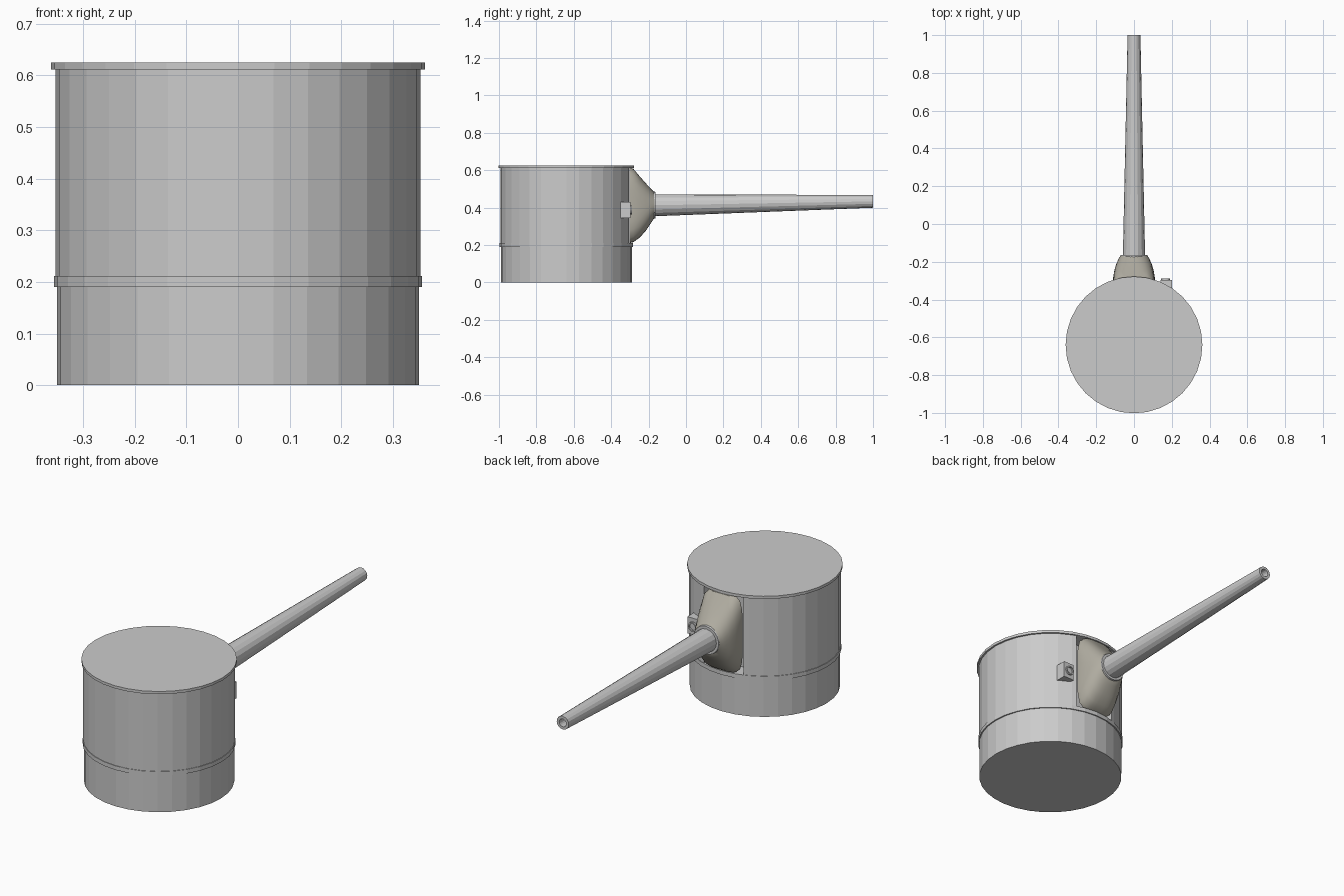
import bpy, bmesh
from math import sin, cos, pi, radians, asin, sqrt

if "Cube" in bpy.data.objects:
    bpy.data.objects.remove(bpy.data.objects["Cube"])

CY = -0.64  # turret axis in y


def loft(name, rings, caps=True):
    """Skin a list of equal-length point rings into a mesh."""
    bm = bmesh.new()
    loops = [[bm.verts.new(p) for p in ring] for ring in rings]
    n = len(loops[0])
    for a, b in zip(loops, loops[1:]):
        for i in range(n):
            j = (i + 1) % n
            bm.faces.new((a[i], a[j], b[j], b[i]))
    if caps:
        bm.faces.new(loops[0][::-1])
        bm.faces.new(loops[-1])
    bmesh.ops.recalc_face_normals(bm, faces=bm.faces)
    mesh = bpy.data.meshes.new(name)
    bm.to_mesh(mesh)
    bm.free()
    ob = bpy.data.objects.new(name, mesh)
    bpy.context.collection.objects.link(ob)
    return ob


def disc(r, z, n=32):
    return [(r * sin(2 * pi * i / n), CY - r * cos(2 * pi * i / n), z) for i in range(n)]


def circle_y(r, y, x, z, n=16):
    return [(x + r * cos(2 * pi * i / n), y, z + r * sin(2 * pi * i / n)) for i in range(n)]


# Stacked cylinders: base, trim ring, roof
for name, r, z0, z1 in (("turret_base", 0.35, 0, 0.19),
                        ("trim_ring", 0.356, 0.19, 0.211),
                        ("roof_plate", 0.362, 0.611, 0.625)):
    loft(name, [disc(r, z0), disc(r, z1)])

# Upper drum with a flat slot at the back for the mantlet
R, HW = 0.353, 0.112
edge = CY + sqrt(R * R - HW * HW)
arc = [(x, y) for x, y, _ in disc(R, 0) if not (abs(x) < HW and y > CY)]
slot = [(HW, edge), (HW, edge - 0.07), (-HW, edge - 0.07), (-HW, edge)]
k = next(i for i, (x, y) in enumerate(arc) if x < -HW and y > CY and i > 8)
outline = arc[:k] + slot + arc[k:]
loft("turret_drum", [[(x, y, z) for x, y in outline] for z in (0.205, 0.613)])

# Mantlet: rounded rectangle shrinking to a collar (y, half width, z low, z high, squareness)
sections = [(-0.302, 0.11, 0.21, 0.612, 5), (-0.282, 0.11, 0.215, 0.608, 4.5),
            (-0.25, 0.105, 0.237, 0.57, 3.5), (-0.215, 0.095, 0.275, 0.53, 2.8),
            (-0.185, 0.082, 0.32, 0.497, 2.2), (-0.168, 0.072, 0.347, 0.48, 2)]
rings = []
for y, w, lo, hi, e in sections:
    ring = []
    for i in range(32):
        c, s = cos(2 * pi * i / 32), sin(2 * pi * i / 32)
        f = (abs(c) ** e + abs(s) ** e) ** (-1 / e)
        ring.append((w * c * f, y, (lo + hi) / 2 + (hi - lo) / 2 * s * f))
    rings.append(ring)
mantlet = loft("mantlet", rings)
mat = bpy.data.materials.new("warm_grey")
mat.diffuse_color = (0.44, 0.42, 0.36, 1)
mat.use_nodes = True
mat.node_tree.nodes["Principled BSDF"].inputs["Base Color"].default_value = mat.diffuse_color
mantlet.data.materials.append(mat)
bpy.context.view_layer.objects.active = mantlet
mantlet.select_set(True)
bpy.ops.object.shade_smooth_by_angle(angle=radians(35))

# Collar and tapered hollow barrel
loft("barrel_collar", [circle_y(0.073, -0.175, 0, 0.413, 24), circle_y(0.071, -0.163, 0, 0.413, 24)])
loft("barrel", [circle_y(0.059, -0.18, 0, 0.412), circle_y(0.034, 1.0, 0, 0.433),
                circle_y(0.02, 1.0, 0, 0.433), circle_y(0.02, 0.9, 0, 0.431)])

# Sight housing beside the mantlet, with a hollow eyepiece
loft("sight_box", [[(x, y, z) for x, z in ((0.14, 0.345), (0.2, 0.345), (0.2, 0.43), (0.14, 0.43))]
                   for y in (-0.36, -0.296)])
loft("sight_eyepiece", [circle_y(0.024, -0.3, 0.167, 0.388), circle_y(0.024, -0.288, 0.167, 0.388),
                        circle_y(0.017, -0.288, 0.167, 0.388), circle_y(0.017, -0.295, 0.167, 0.388)])
